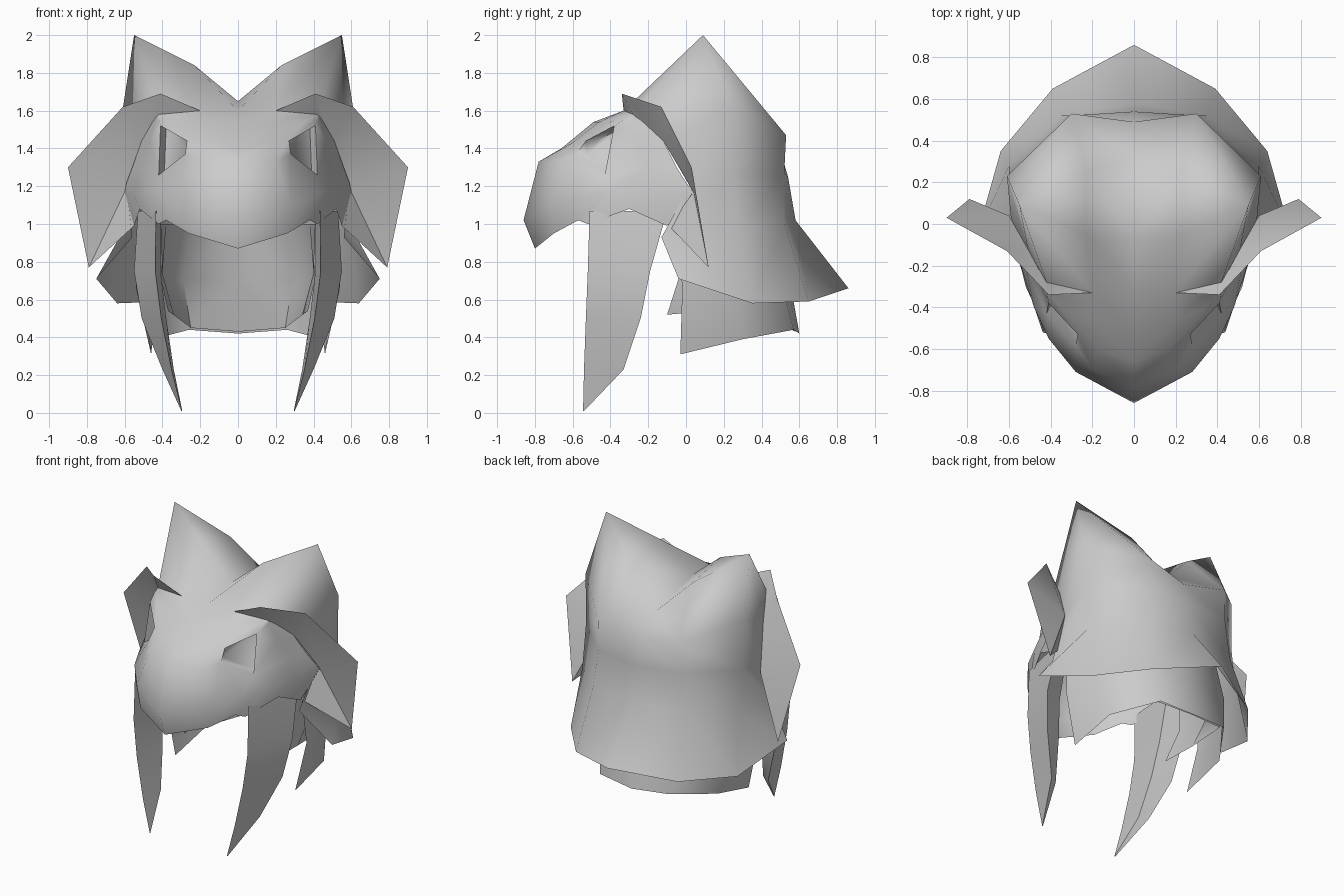
import bpy
import bmesh
import math
from mathutils import Vector

cube = bpy.data.objects.get("Cube")
if cube:
    bpy.data.objects.remove(cube, do_unlink=True)


def make_material(name, colour):
    material = bpy.data.materials.new(name)
    material.use_nodes = True
    material.diffuse_color = colour
    material.node_tree.nodes["Principled BSDF"].inputs["Base Color"].default_value = colour
    return material


grey = make_material("plain grey", (0.6, 0.6, 0.6, 1))


def finish(name, bm, angle, inward=False):
    """Turn a half model into a mirrored, shaded object."""
    bmesh.ops.remove_doubles(bm, verts=bm.verts, dist=0.001)
    bmesh.ops.recalc_face_normals(bm, faces=bm.faces)
    if inward:
        bmesh.ops.reverse_faces(bm, faces=bm.faces)
    mesh = bpy.data.meshes.new(name)
    bm.to_mesh(mesh)
    bm.free()
    mesh.materials.append(grey)
    obj = bpy.data.objects.new(name, mesh)
    bpy.context.collection.objects.link(obj)
    mirror = obj.modifiers.new("Mirror", "MIRROR")
    mirror.use_clip = True
    bpy.ops.object.select_all(action="DESELECT")
    obj.select_set(True)
    bpy.context.view_layer.objects.active = obj
    bpy.ops.object.shade_smooth_by_angle(angle=math.radians(angle))
    return obj


def loft(bm, rows, closed=False):
    """Skin a sheet (or closed tube) across rows of points."""
    grid = [[bm.verts.new(point) for point in row] for row in rows]
    faces = {}
    for r in range(len(grid) - 1):
        count = len(grid[r])
        for c in range(count if closed else count - 1):
            n = (c + 1) % count
            faces[r, c] = bm.faces.new((grid[r][c], grid[r][n], grid[r + 1][n], grid[r + 1][c]))
    return faces


def fold(bm, face):
    """Split a quad along the diagonal between its second and fourth corners."""
    bmesh.ops.connect_verts(bm, verts=[face.verts[1], face.verts[3]])


# Shared points where the mask, crown and ears meet
peak = (.55, .09, 2)
brow_centre = (0, -.33, 1.6)
brow_side = (.2, -.33, 1.6)
brow_corner = (.42, -.28, 1.58)
temple = (.51, -.12, 1.44)
cheek = (.6, .04, 1.17)

# Face mask: rows run from the lip up to the brow, from the centre to the cheek
mask_rows = [
    [(0, -.8, .87), (.26, -.7, .95), (.38, -.57, 1.02), (.42, -.52, 1), (.52, -.3, 1.08), (.55, -.1, .99)],
    [(0, -.86, 1.02), (.28, -.71, 1.1), (.41, -.55, 1.15), (.48, -.4, 1.17), (.55, -.18, 1.15), cheek],
    [(0, -.78, 1.33), (.2, -.7, 1.33), (.28, -.58, 1.37), (.42, -.43, 1.26), (.52, -.2, 1.3), (.59, 0, 1.22)],
    [(0, -.66, 1.4), (.17, -.6, 1.43), (.27, -.53, 1.44), (.41, -.38, 1.52), (.47, -.25, 1.44), (.56, -.05, 1.3)],
    [(0, -.49, 1.54), (.2, -.46, 1.54), (.35, -.4, 1.54), (.42, -.32, 1.56), (.43, -.28, 1.56), temple],
    [brow_centre, brow_side, brow_corner, brow_corner, (.43, -.27, 1.57), (.46, -.21, 1.53)],
]
head = bmesh.new()
mask = loft(head, mask_rows)

# Eye socket pressed into the mask
eye = mask[2, 2]
bmesh.ops.inset_region(head, faces=[eye], thickness=0.012)
for vert in eye.verts:
    vert.co += Vector((-.03, .06, 0))

# Crown and mane: brow up to the twin peaks, then down the back to a flared hem
mane_rows = [
    [brow_centre, brow_side, brow_corner, brow_corner],
    [(0, -.07, 1.65), (.23, -.05, 1.84), peak, brow_corner],
    [(0, .33, 1.55), (.23, .25, 1.78), peak, brow_corner],
    [(0, .49, 1.42), (.3, .53, 1.47), (.61, .23, 1.61), temple],
    [(0, .54, 1.25), (.31, .52, 1.27), (.6, .24, 1.27), (.59, .02, 1.2)],
    [(0, .58, 1.02), (.35, .52, 1), (.6, .28, .98), (.56, -.13, .93)],
    [(0, .86, .66), (.39, .65, .59), (.64, .35, .58), (.75, -.04, .71)],
]
mane = loft(head, mane_rows)
fold(head, mane[2, 1])
finish("mask_crown_and_mane", head, 80)

# Neck guard: open-fronted band below the mane
guard_rows = [
    [(0, .5, 1.05), (.3, .42, 1.05), (.46, .2, 1), (.52, -.04, .95)],
    [(0, .55, .7), (.32, .5, .7), (.5, .26, .7), (.54, -.02, .66)],
    [(0, .6, .42), (.26, .57, .44), (.45, .3, .39), (.46, -.03, .31)],
]
guard = bmesh.new()
loft(guard, guard_rows)
finish("neck_guard", guard, 60)

# Neck lining: narrower layer inside the guard, ending in a small front tooth
lining_rows = [
    [(0, .46, 1), (.25, .38, 1), (.38, .12, 1), (.41, -.05, 1)],
    [(0, .52, .7), (.29, .45, .7), (.41, .2, .72), (.4, -.03, .74)],
    [(0, .58, .43), (.25, .54, .45), (.37, .13, .54), (.34, -.1, .52)],
]
lining = bmesh.new()
loft(lining, lining_rows)
finish("neck_lining", lining, 60, inward=True)

# Ear flaps: folded ribbons sweeping from the brow to the cheek
ear_outer = [brow_side, (.41, -.34, 1.69), (.61, -.13, 1.62), (.9, .03, 1.3), (.79, .12, .77)]
ear_inner = [(.21, -.32, 1.59), brow_corner, temple, cheek, (.55, -.09, .99)]
ears = bmesh.new()
ribbon = loft(ears, [ear_outer, ear_inner])
fold(ears, ribbon[0, 3])
finish("ear_flaps", ears, 35, inward=True)

# Tusks: wedge section of front edge, outer rear and inner rear, tapering to a tip
tusk_rows = []
for z, front, rear, inner, outer in [
    (1.07, -.51, -.1, .41, .53),
    (.75, -.52, -.19, .41, .55),
    (.5, -.53, -.24, .38, .51),
    (.23, -.54, -.33, .34, .4),
    (.01, -.545, -.54, .295, .3),
]:
    edge = inner * .8 + outer * .2
    inner_rear = rear * .85 + front * .15
    tusk_rows.append([(edge, front, z), (outer, rear, z), (inner, inner_rear, z)])
tusks = bmesh.new()
loft(tusks, tusk_rows, closed=True)
finish("tusks", tusks, 40)
